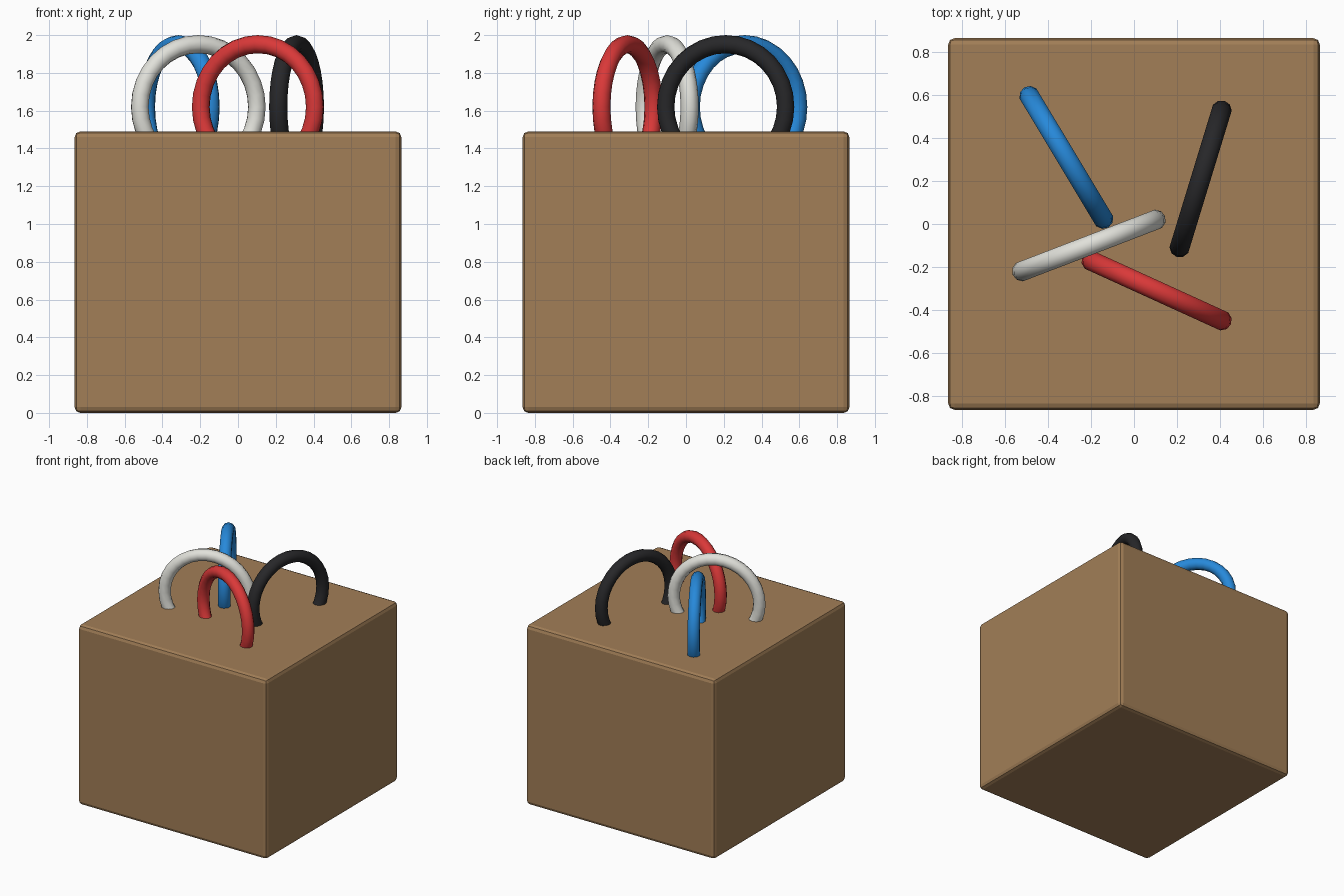
import bpy
from math import radians

if "Cube" in bpy.data.objects:
    bpy.data.objects.remove(bpy.data.objects["Cube"])


def material(name, rgb):
    m = bpy.data.materials.new(name)
    m.diffuse_color = (*rgb, 1)
    m.use_nodes = True
    m.node_tree.nodes["Principled BSDF"].inputs["Base Color"].default_value = m.diffuse_color
    return m


# Cardboard box with softened edges
W, H = 1.73, 1.49
bpy.ops.mesh.primitive_cube_add(size=1, location=(0, 0, H / 2))
box = bpy.context.object
box.name = "box"
box.scale = (W, W, H)
bpy.ops.object.transform_apply(location=False, rotation=False, scale=True)
bevel = box.modifiers.new("soft_edges", "BEVEL")
bevel.width = 0.03
bevel.segments = 2
box.data.materials.append(material("cardboard", (0.36, 0.21, 0.095)))

# Cable loops standing upright, half sunk through the top of the box
R, r = 0.332, 0.048
loops = [
    ("red_cable", 0.105, -0.31, -24.5, (0.70, 0.04, 0.04)),
    ("white_cable", -0.21, -0.10, 21, (0.75, 0.75, 0.70)),
    ("black_cable", 0.31, 0.21, 73, (0.02, 0.02, 0.022)),
    ("blue_cable", -0.315, 0.31, -59, (0.02, 0.25, 0.70)),
]
for name, x, y, angle, rgb in loops:
    bpy.ops.mesh.primitive_torus_add(
        major_radius=R, minor_radius=r, major_segments=32, minor_segments=10,
        location=(x, y, 2 - R - r), rotation=(radians(90), 0, radians(angle)))
    loop = bpy.context.object
    loop.name = name
    loop.data.materials.append(material(name, rgb))
    bpy.ops.object.shade_smooth_by_angle(angle=radians(50))
